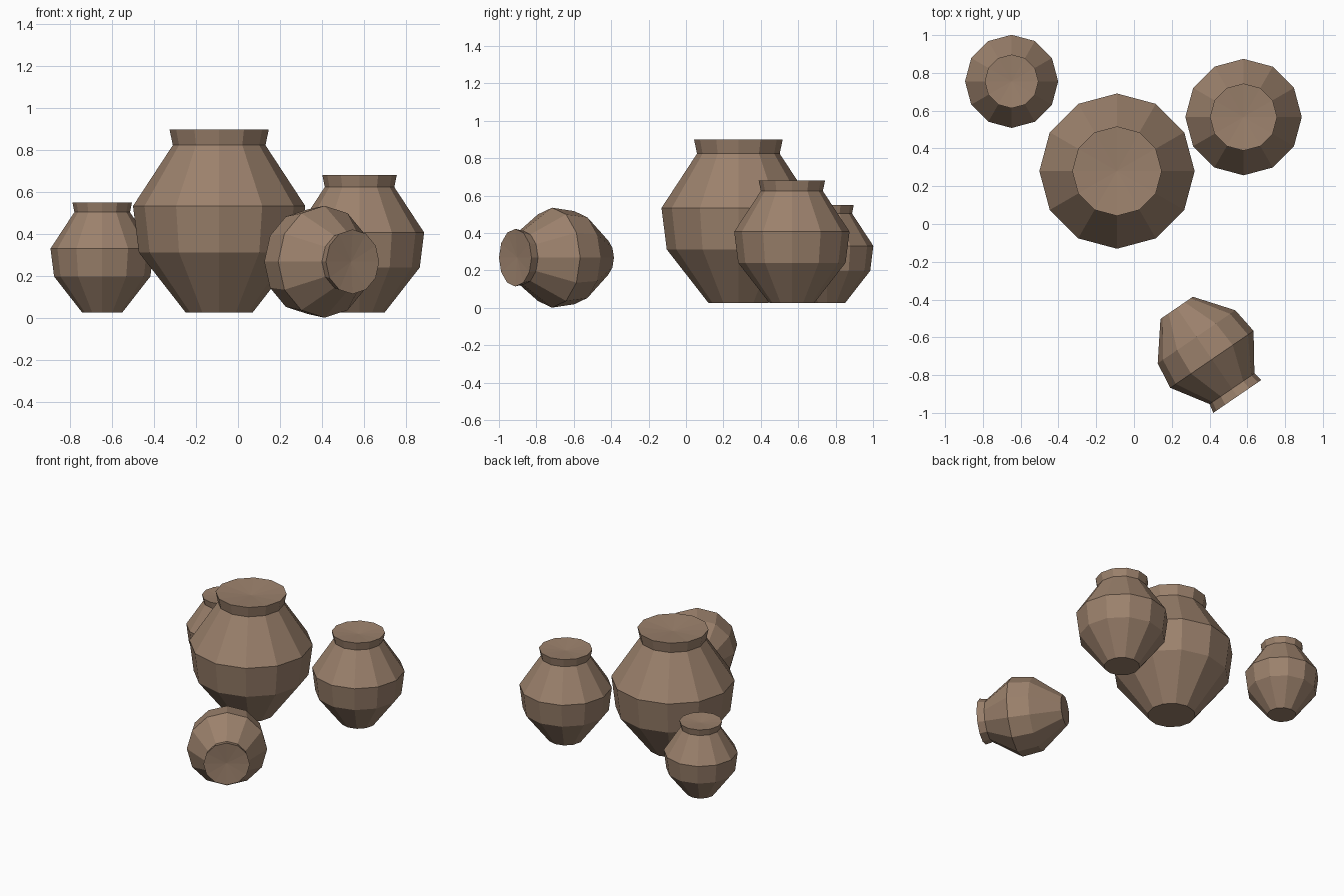
import bpy
import bmesh
from math import pi, cos, sin

cube = bpy.data.objects.get("Cube")
if cube:
    bpy.data.objects.remove(cube, do_unlink=True)

SIDES = 12
# Radius and height of each ring: foot, lower body, belly, neck, lip
PROFILE = [(0.16, 0), (0.383, 0.286), (0.411, 0.508), (0.221, 0.798), (0.237, 0.874)]
MOUTH_DIP = 0.02

clay = bpy.data.materials.new("brown clay")
clay.use_nodes = True
clay.diffuse_color = (0.33, 0.22, 0.15, 1)
clay.node_tree.nodes["Principled BSDF"].inputs["Base Color"].default_value = clay.diffuse_color


def make_jar_mesh():
    """Faceted jar with a flat foot and a shallow closed mouth."""
    bm = bmesh.new()
    rings = []
    for radius, height in PROFILE:
        angles = [2 * pi * i / SIDES for i in range(SIDES)]
        rings.append([bm.verts.new((radius * cos(a), radius * sin(a), height)) for a in angles])
    # Body walls
    for low, high in zip(rings, rings[1:]):
        for i in range(SIDES):
            j = (i + 1) % SIDES
            bm.faces.new((low[i], low[j], high[j], high[i]))
    # Foot
    bm.faces.new(reversed(rings[0]))
    # Mouth
    centre = bm.verts.new((0, 0, PROFILE[-1][1] - MOUTH_DIP))
    lip = rings[-1]
    for i in range(SIDES):
        bm.faces.new((lip[i], lip[(i + 1) % SIDES], centre))
    mesh = bpy.data.meshes.new("jar")
    bm.to_mesh(mesh)
    bm.free()
    mesh.materials.append(clay)
    return mesh


jar_mesh = make_jar_mesh()


def add_jar(name, location, size, rotation=(0, 0, 0)):
    jar = bpy.data.objects.new(name, jar_mesh)
    jar.location = location
    jar.scale = (size, size, size)
    jar.rotation_euler = rotation
    bpy.context.collection.objects.link(jar)


# Three standing jars and one lying on its side
add_jar("large_jar", (-0.09, 0.28, 0.026), 1)
add_jar("medium_jar", (0.58, 0.566, 0.026), 0.75)
add_jar("small_jar", (-0.648, 0.755, 0.026), 0.6)
add_jar("fallen_jar", (0.226, -0.444, 0.268), 0.65, (pi / 2, 0, 0.6))
